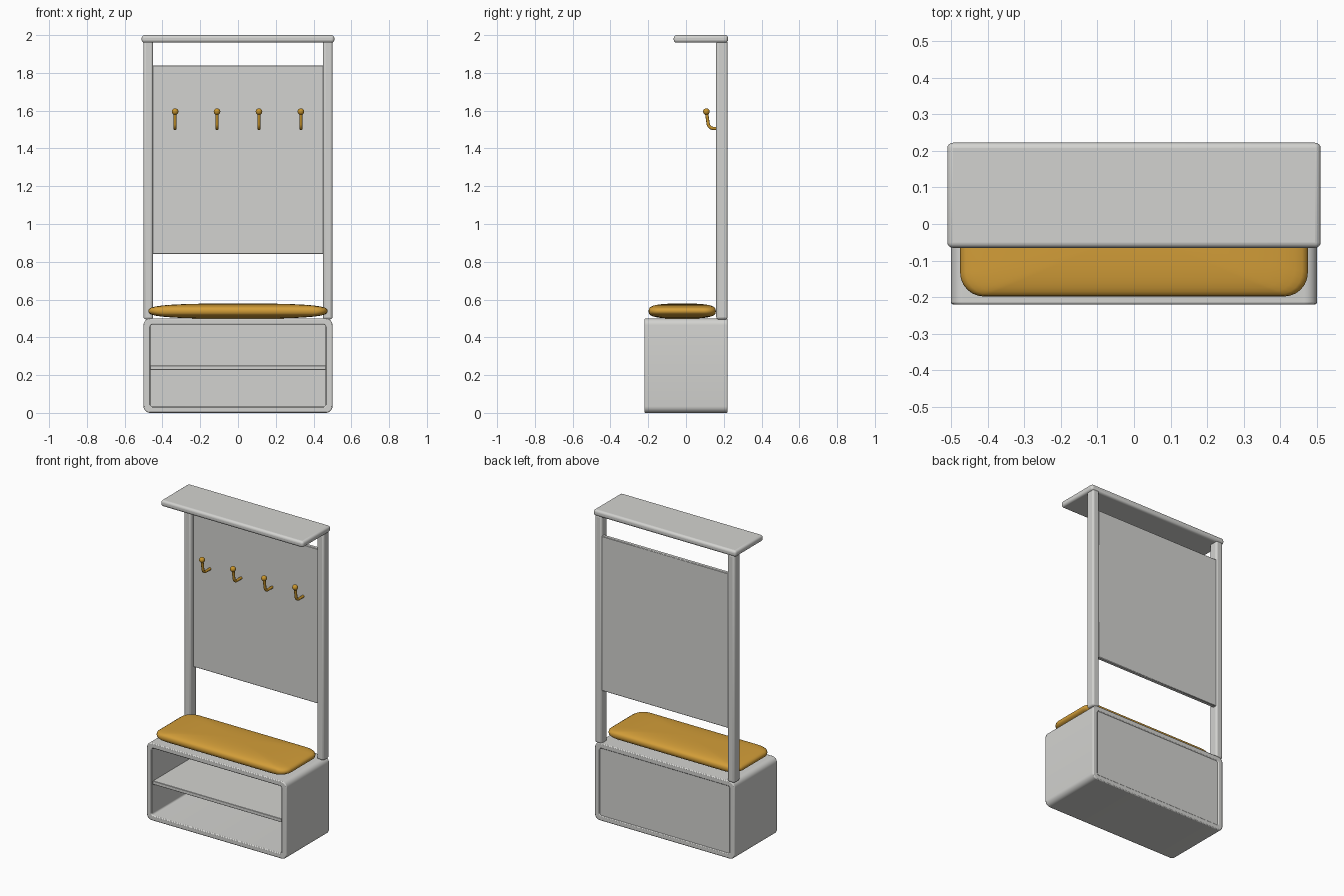
import bpy, bmesh, math
from mathutils import Vector

if "Cube" in bpy.data.objects:
    bpy.data.objects.remove(bpy.data.objects["Cube"])


def material(name, rgb):
    m = bpy.data.materials.new(name)
    m.diffuse_color = (*rgb, 1)
    m.use_nodes = True
    m.node_tree.nodes["Principled BSDF"].inputs["Base Color"].default_value = m.diffuse_color
    return m


GREY = material("light grey", (0.65, 0.65, 0.63))
GOLD = material("mustard fabric", (0.65, 0.34, 0.04))
BRASS = material("brass", (0.58, 0.30, 0.025))


def finish(name, bm, mat, bevel=0, segments=3, angle=40):
    bmesh.ops.recalc_face_normals(bm, faces=bm.faces)
    me = bpy.data.meshes.new(name)
    bm.to_mesh(me)
    bm.free()
    ob = bpy.data.objects.new(name, me)
    bpy.context.collection.objects.link(ob)
    me.materials.append(mat)
    if bevel:
        mod = ob.modifiers.new("bevel", 'BEVEL')
        mod.width, mod.segments = bevel, segments
        mod.limit_method = 'ANGLE'
        mod.angle_limit = math.radians(40)
    bpy.ops.object.select_all(action='DESELECT')
    bpy.context.view_layer.objects.active = ob
    ob.select_set(True)
    bpy.ops.object.shade_smooth_by_angle(angle=math.radians(angle))
    return ob


def box(name, lo, hi, mat, bevel=0, segments=3):
    bm = bmesh.new()
    bmesh.ops.create_cube(bm, size=1)
    for v in bm.verts:
        v.co = Vector([(a + b) / 2 + c * (b - a) for a, b, c in zip(lo, hi, v.co)])
    return finish(name, bm, mat, bevel, segments)


def rounded_rect(hx, hy, r, n=6):
    """Outline points of a centred rounded rectangle."""
    pts = []
    for k, (sx, sy) in enumerate([(1, 1), (-1, 1), (-1, -1), (1, -1)]):
        for i in range(n + 1):
            a = (k + i / n) * math.pi / 2
            pts.append((sx * (hx - r) + r * math.cos(a), sy * (hy - r) + r * math.sin(a)))
    return pts


def skin(bm, rings, closed=False):
    n = len(rings[0])
    pairs = list(zip(rings, rings[1:] + rings[:1])) if closed else list(zip(rings, rings[1:]))
    for a, b in pairs:
        for i in range(n):
            j = (i + 1) % n
            bm.faces.new((a[i], a[j], b[j], b[i]))


# Bench carcass: rounded tube open at front and back
bm = bmesh.new()
rings = []
for hx, hz, r, y in [(0.5, 0.25, 0.035, -0.22), (0.5, 0.25, 0.035, 0.22),
                     (0.464, 0.217, 0.012, 0.22), (0.464, 0.217, 0.012, -0.22)]:
    rings.append([bm.verts.new((x, y, z + 0.25)) for x, z in rounded_rect(hx, hz, r)])
skin(bm, rings, closed=True)
finish("bench_frame", bm, GREY, bevel=0.006, segments=2)

# Inner shelf and rear panel of the bench
box("bench_shelf", (-0.466, -0.205, 0.227), (0.466, 0.2, 0.25), GREY, 0.002, 1)
box("bench_back", (-0.466, 0.195, 0.031), (0.466, 0.215, 0.469), GREY)

# Seat cushion: pillow of shrinking rounded rings
bm = bmesh.new()
outline = rounded_rect(0.475, 0.178, 0.065)
rings = []
steps = 20
for i in range(1, steps):
    p = math.pi * (i / steps - 0.5)
    s = math.cos(p) ** (2 / 3)
    h = math.copysign(abs(math.sin(p)) ** (2 / 3), p)
    rings.append([bm.verts.new((x * s, y * s - 0.02, 0.539 + 0.04 * h)) for x, y in outline])
skin(bm, rings)
for ring, z in ((rings[0], 0.499), (rings[-1], 0.579)):
    tip = bm.verts.new((0, -0.02, z))
    for i in range(len(ring)):
        bm.faces.new((ring[i], ring[(i + 1) % len(ring)], tip))
finish("seat_cushion", bm, GOLD, angle=70)

# Uprights, back board and top shelf
for side, s in (("left", -1), ("right", 1)):
    x0, x1 = sorted((s * 0.45, s * 0.5))
    box(side + "_post", (x0, 0.16, 0.495), (x1, 0.22, 1.97), GREY, 0.012)
box("back_board", (-0.455, 0.19, 0.84), (0.455, 0.215, 1.84), GREY, 0.003, 1)
box("top_shelf", (-0.51, -0.065, 1.96), (0.51, 0.222, 2.0), GREY, 0.015, 4)


# Coat hooks: swept round rod with a ball tip
def hook(name, x):
    path = [(0.195, 1.506), (0.145, 1.506)]
    for i in range(1, 7):
        a = math.radians(90 + 78 * i / 6)
        path.append((0.145 + 0.028 * math.cos(a), 1.534 - 0.028 * math.sin(a)))
    path.append((0.108, 1.595))
    bm = bmesh.new()
    rings = []
    for i, (y, z) in enumerate(path):
        a, b = path[max(i - 1, 0)], path[min(i + 1, len(path) - 1)]
        t = Vector((0, b[0] - a[0], b[1] - a[1])).normalized()
        side = Vector((1, 0, 0))
        up = t.cross(side)
        rings.append([bm.verts.new(Vector((x, y, z)) + 0.0085 * (
            side * math.cos(k * math.pi / 6) + up * math.sin(k * math.pi / 6)))
            for k in range(12)])
    skin(bm, rings)
    bm.faces.new(rings[0])
    bm.faces.new(rings[-1])
    ball = bmesh.ops.create_uvsphere(bm, u_segments=16, v_segments=10, radius=0.0175)
    bmesh.ops.translate(bm, verts=ball["verts"], vec=(x, 0.108, 1.595))
    finish(name, bm, BRASS)


for i in range(4):
    hook(f"coat_hook_{i + 1}", -0.333 + 0.222 * i)
